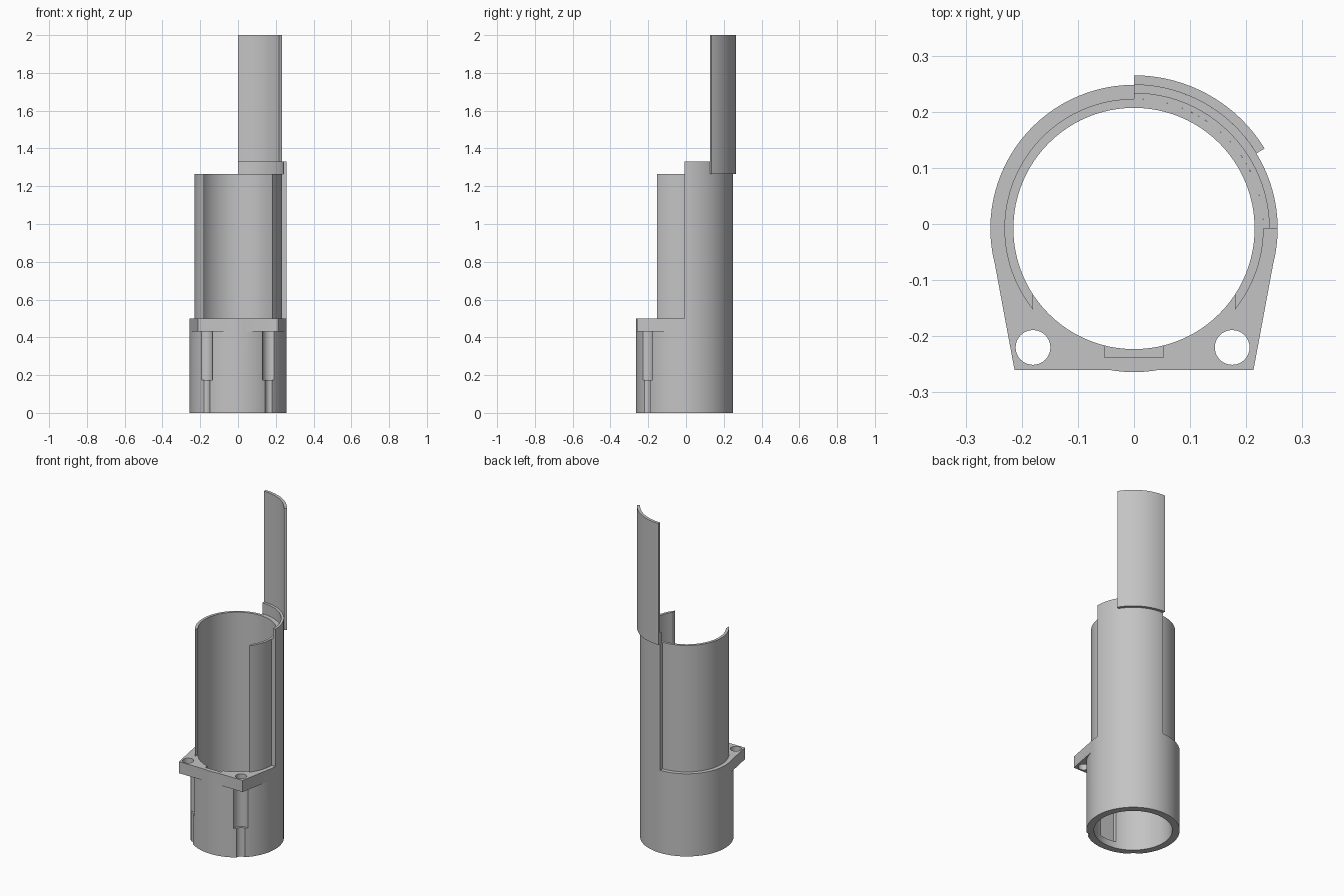
import bpy, bmesh
from math import cos, sin, acos, pi, radians, ceil

if "Cube" in bpy.data.objects:
    bpy.data.objects.remove(bpy.data.objects["Cube"])

CY = -0.008                                  # tube axis
BORE, SLEEVE, LIP, OUTER, BLADE = 0.215, 0.231, 0.241, 0.256, 0.273
DECK, RIM, LIP_TOP, TOP = 0.5, 1.265, 1.33, 2.0

grey = bpy.data.materials.new("grey")
grey.use_nodes = True
colour = (0.55, 0.55, 0.55, 1)
grey.diffuse_color = colour
grey.node_tree.nodes["Principled BSDF"].inputs["Base Color"].default_value = colour


def prism(name, outline, z0, z1):
    """Extrude a counter-clockwise outline from z0 to z1."""
    bm = bmesh.new()
    face = bm.faces.new([bm.verts.new((x, y, z0)) for x, y in outline])
    new = bmesh.ops.extrude_face_region(bm, geom=[face])["geom"]
    bmesh.ops.translate(bm, vec=(0, 0, z1 - z0),
                        verts=[v for v in new if isinstance(v, bmesh.types.BMVert)])
    bmesh.ops.recalc_face_normals(bm, faces=bm.faces)
    mesh = bpy.data.meshes.new(name)
    bm.to_mesh(mesh)
    bm.free()
    mesh.materials.append(grey)
    obj = bpy.data.objects.new(name, mesh)
    bpy.context.collection.objects.link(obj)
    return obj


def arc(r, a0, a1):
    n = max(2, ceil(abs(a1 - a0) / radians(3.75) - 1e-6))
    angles = [a0 + (a1 - a0) * i / n for i in range(n + 1)]
    return [(r * cos(a), CY + r * sin(a)) for a in angles]


def disc(r, x=0, y=CY, n=96):
    return [(x + r * cos(2 * pi * i / n), y + r * sin(2 * pi * i / n)) for i in range(n)]


def shell(name, r0, r1, a0, a1, z0, z1):
    return prism(name, arc(r1, a0, a1) + arc(r0, a1, a0), z0, z1)


def box(x0, x1, y0, y1):
    return [(x0, y0), (x1, y0), (x1, y1), (x0, y1)]


def combine(target, other, operation):
    mod = target.modifiers.new("cut", "BOOLEAN")
    mod.operation, mod.solver, mod.object = operation, "EXACT", other
    bpy.context.view_layer.objects.active = target
    bpy.ops.object.modifier_apply(modifier=mod.name)
    bpy.data.objects.remove(other)


# Lower tube with the mounting flange
base = prism("base_tube", disc(OUTER), 0, DECK)
flange = prism("flange", [(-0.213, -0.26), (0.213, -0.26), (0.251, -0.055), (-0.251, -0.055)],
               0.43, DECK)
combine(base, flange, "UNION")
combine(base, prism("bore", disc(BORE), -0.1, 0.6), "DIFFERENCE")

# Screw holes, with wider channels under the flange
for x in (-0.18, 0.175):
    combine(base, prism("hole", disc(0.031, x, -0.22, 32), -0.1, 0.6), "DIFFERENCE")
    combine(base, prism("channel", disc(0.045, x, -0.22, 32), 0.175, 0.43), "DIFFERENCE")

# Pocket in the inner front wall
combine(base, prism("pocket", box(-0.053, 0.053, -0.238, -0.19), 0.04, 0.6), "DIFFERENCE")

# Thin sleeve, open at the front and trimmed flat at both ends
inner_end, outer_end = acos(0.18 / BORE), acos(0.18 / SLEEVE)
sleeve = prism("sleeve", arc(SLEEVE, -outer_end, pi + outer_end)
               + arc(BORE, pi + inner_end, -inner_end), DECK, RIM)

# Thick quarter wall, its raised lip and the tall blade
quarter = shell("quarter_wall", SLEEVE, OUTER, 0, pi / 2, DECK, RIM)
lip = shell("quarter_lip", LIP, OUTER, 0, pi / 2, RIM, LIP_TOP)
blade = shell("tall_blade", OUTER, BLADE, radians(31.5), pi / 2, RIM, TOP)

bpy.ops.object.select_all(action="DESELECT")
for obj in (base, sleeve, quarter, lip, blade):
    obj.select_set(True)
bpy.context.view_layer.objects.active = base
bpy.ops.object.shade_smooth_by_angle(angle=radians(25))
